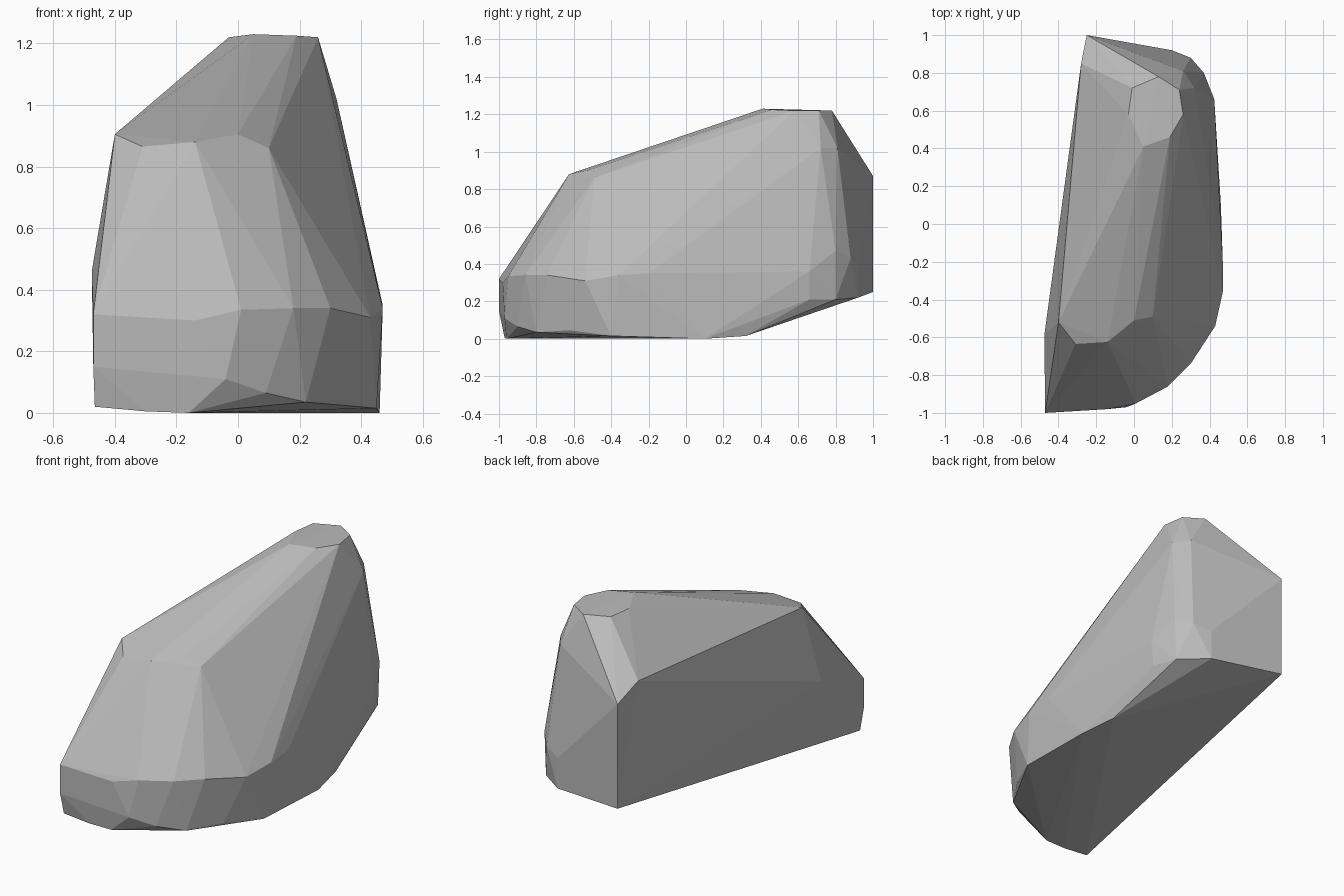
import bpy
import bmesh
import math

# Remove only the default cube
default_cube = bpy.data.objects.get("Cube")
if default_cube:
    bpy.data.objects.remove(default_cube, do_unlink=True)


def make_material(name, colour):
    material = bpy.data.materials.new(name)
    material.use_nodes = True
    material.diffuse_color = colour
    shader = material.node_tree.nodes["Principled BSDF"]
    shader.inputs["Base Color"].default_value = colour
    shader.inputs["Roughness"].default_value = 0.9
    return material


def make_hull(name, outlines, material):
    """Wrap a faceted convex skin around a stack of chiselled outlines."""
    bm = bmesh.new()
    for outline in outlines:
        for point in outline:
            bm.verts.new(point)
    result = bmesh.ops.convex_hull(bm, input=bm.verts[:])
    loose = set(result["geom_interior"]) | set(result["geom_unused"])
    loose = [v for v in loose if isinstance(v, bmesh.types.BMVert) and v.is_valid]
    bmesh.ops.delete(bm, geom=loose, context="VERTS")
    # Merge nearly coplanar triangles into broad flat facets
    bmesh.ops.dissolve_limit(bm, angle_limit=math.radians(1.5),
                             verts=bm.verts[:], edges=bm.edges[:])
    bmesh.ops.recalc_face_normals(bm, faces=bm.faces[:])
    mesh = bpy.data.meshes.new(name)
    bm.to_mesh(mesh)
    bm.free()
    mesh.materials.append(material)
    mesh.shade_flat()
    rock = bpy.data.objects.new(name, mesh)
    bpy.context.collection.objects.link(rock)
    return rock


# Small flat cap at the summit
summit = [(-.03, .58, 1.22), (-.01, .72, 1.22), (.13, .78, 1.22), (.24, .71, 1.22),
          (.26, .58, 1.22), (.19, .46, 1.225), (.05, .41, 1.23)]

# Front shoulder where the sloping top meets the steep front
shoulder = [(-.4, -.52, .905), (-.31, -.635, .865), (-.14, -.625, .88),
            (0, -.51, .905), (.1, -.49, .86)]

# Rounded belly around the front and the long side
belly = [(-.47, -1, .32), (-.14, -.98, .3), (.01, -.95, .335), (.18, -.86, .34),
         (.3, -.74, .34), (.43, -.54, .31), (.47, -.36, .34), (.47, -.2, .35)]

# Chiselled rear corner, upper and middle levels
rear = [(.32, .72, 1.02), (.26, .81, 1.02), (.425, .66, .36),
        (.37, .8, .47), (.3, .88, .43), (.2, .92, .4)]

# Broad, nearly flat split side
split_side = [(-.25, 1, .87), (-.28, .85, .96), (-.475, -.59, .46),
              (-.47, -1, .15), (-.25, 1, .25)]

# Undercut foot that rises toward the back
foot = [(-.465, -.97, .02), (-.3, -.97, .005), (-.16, -.96, 0), (-.04, -.97, .11),
        (.09, -.9, .065), (.22, -.8, .035), (.34, -.62, .045), (.45, -.4, .015),
        (.46, .1, 0), (.42, .32, .015), (.41, .66, .21), (.36, .8, .21), (.2, .92, .22)]

stone = make_material("stone_grey", (0.5, 0.5, 0.5, 1))
make_hull("boulder", [summit, shoulder, belly, rear, split_side, foot], stone)
